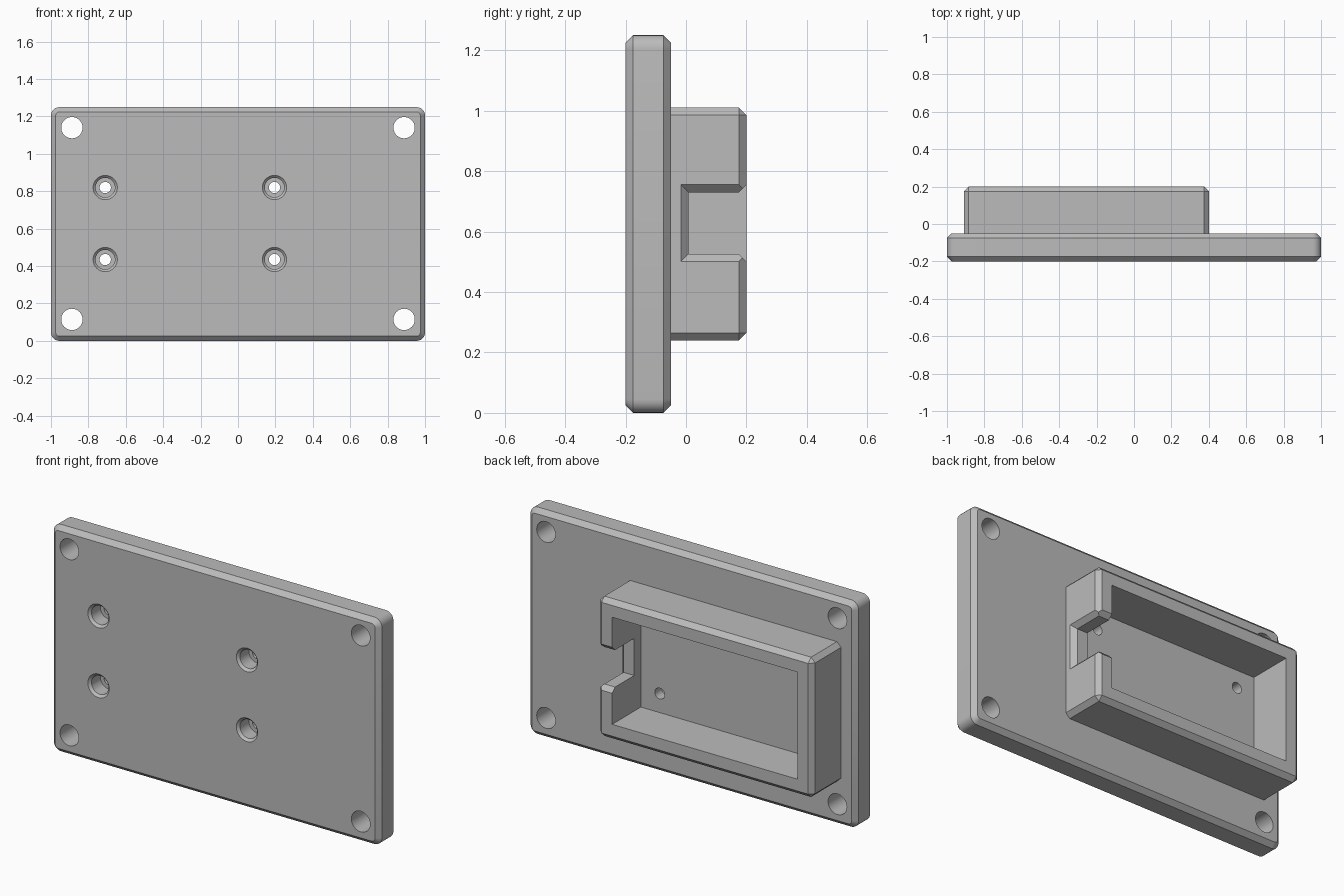
import bpy
import bmesh
import math
from mathutils import Matrix, Vector

default = bpy.data.objects.get("Cube")
if default:
    bpy.data.objects.remove(default, do_unlink=True)

# One matte grey for the whole bracket
grey = bpy.data.materials.new("matte grey")
grey.use_nodes = True
colour = (0.5, 0.5, 0.5, 1)
grey.diffuse_color = colour
grey.node_tree.nodes["Principled BSDF"].inputs["Base Color"].default_value = colour


def make_object(name, bm):
    bmesh.ops.recalc_face_normals(bm, faces=bm.faces)
    mesh = bpy.data.meshes.new(name)
    bm.to_mesh(mesh)
    bm.free()
    mesh.materials.append(grey)
    obj = bpy.data.objects.new(name, mesh)
    bpy.context.collection.objects.link(obj)
    return obj


def box_mesh(low, high):
    low, high = Vector(low), Vector(high)
    bm = bmesh.new()
    place = Matrix.Translation((low + high) / 2) @ Matrix.Diagonal((*(high - low), 1))
    bmesh.ops.create_cube(bm, size=1, matrix=place)
    return bm


def along_y(edge):
    a, b = edge.verts
    return abs(a.co.y - b.co.y) > 0.01


def chamfer(bm, edges, width, segments=1):
    bmesh.ops.bevel(bm, geom=edges, offset=width, segments=segments,
                    profile=0.5, affect='EDGES')


def hole(x, z, r_front, r_back, y_front, y_back):
    """Round cutter along y, tapered when the radii differ."""
    bm = bmesh.new()
    place = (Matrix.Translation((x, (y_front + y_back) / 2, z))
             @ Matrix.Rotation(-math.pi / 2, 4, 'X'))
    bmesh.ops.create_cone(bm, cap_ends=True, segments=40, radius1=r_front,
                          radius2=r_back, depth=y_back - y_front, matrix=place)
    return make_object("hole_cutter", bm)


def frustum(ring_a, ring_b):
    """Solid between two four-cornered rings."""
    bm = bmesh.new()
    for co in ring_a + ring_b:
        bm.verts.new(co)
    bmesh.ops.convex_hull(bm, input=bm.verts)
    return make_object("flare_cutter", bm)


def cut(obj, cutters):
    for cutter in cutters:
        mod = obj.modifiers.new("cut", 'BOOLEAN')
        mod.operation = 'DIFFERENCE'
        mod.solver = 'EXACT'
        mod.object = cutter
    bpy.context.view_layer.update()
    evaluated = obj.evaluated_get(bpy.context.evaluated_depsgraph_get())
    mesh = bpy.data.meshes.new_from_object(evaluated)
    obj.modifiers.clear()
    obj.data = mesh
    for cutter in cutters:
        bpy.data.objects.remove(cutter, do_unlink=True)


def smooth(obj):
    bpy.ops.object.select_all(action='DESELECT')
    obj.select_set(True)
    bpy.context.view_layer.objects.active = obj
    bpy.ops.object.shade_smooth_by_angle(angle=math.radians(25))


BEVEL = 0.025
FRONT, FACE, RIM = -0.2, -0.05, 0.2

# Mounting plate with rounded corners and chamfered rims
bm = box_mesh((-1, FRONT, 0), (1, FACE, 1.25))
chamfer(bm, [e for e in bm.edges if along_y(e)], 0.045, 6)
chamfer(bm, [e for e in bm.edges if not along_y(e)], BEVEL)
plate = make_object("mounting_plate", bm)

# Corner holes, and stepped screw holes with a chamfered mouth
cutters = [hole(x, z, 0.057, 0.057, -0.3, 0.05)
           for x in (-0.888, 0.888) for z in (0.115, 1.14)]
for x in (-0.71, 0.195):
    for z in (0.435, 0.82):
        cutters += [hole(x, z, 0.03, 0.03, -0.3, 0.05),
                    hole(x, z, 0.052, 0.052, -0.3, -0.11),
                    hole(x, z, 0.079, 0.051, -0.214, -0.186)]
cut(plate, cutters)
smooth(plate)

# Open tray on the back, chamfered everywhere but at its base
LEFT, RIGHT, LOW, HIGH = -0.91, 0.4, 0.24, 1.01
WALL = 0.09
bm = box_mesh((LEFT, FACE - 0.01, LOW), (RIGHT, RIM, HIGH))
chamfer(bm, [e for e in bm.edges if max(v.co.y for v in e.verts) > 0], BEVEL)
tray = make_object("tray_wall", bm)
cavity = make_object("cavity_cutter", box_mesh(
    (LEFT + WALL, FACE - 0.1, LOW + WALL), (RIGHT - WALL, RIM + 0.1, HIGH - WALL)))

# Cable notch through one end wall, flared outward and toward the rim
MID, HALF, SILL = 0.628, 0.102, 0.008
notch = make_object("notch_cutter", box_mesh(
    (RIGHT - WALL - 0.05, SILL, MID - HALF), (RIGHT + 0.1, RIM + 0.1, MID + HALF)))


def end_ring(x, grow):
    return [(x, y, MID + s * (HALF + grow))
            for y in (SILL - grow, RIM + 0.1) for s in (-1, 1)]


def rim_ring(y, grow):
    return [(x, y, MID + s * (HALF + grow))
            for x in (RIGHT - WALL - 0.05, RIGHT + 0.1) for s in (-1, 1)]


end_flare = frustum(end_ring(RIGHT - BEVEL, 0), end_ring(RIGHT + BEVEL, 2 * BEVEL))
rim_flare = frustum(rim_ring(RIM - BEVEL, 0), rim_ring(RIM + BEVEL, 2 * BEVEL))
cut(tray, [cavity, notch, end_flare, rim_flare])
smooth(tray)
